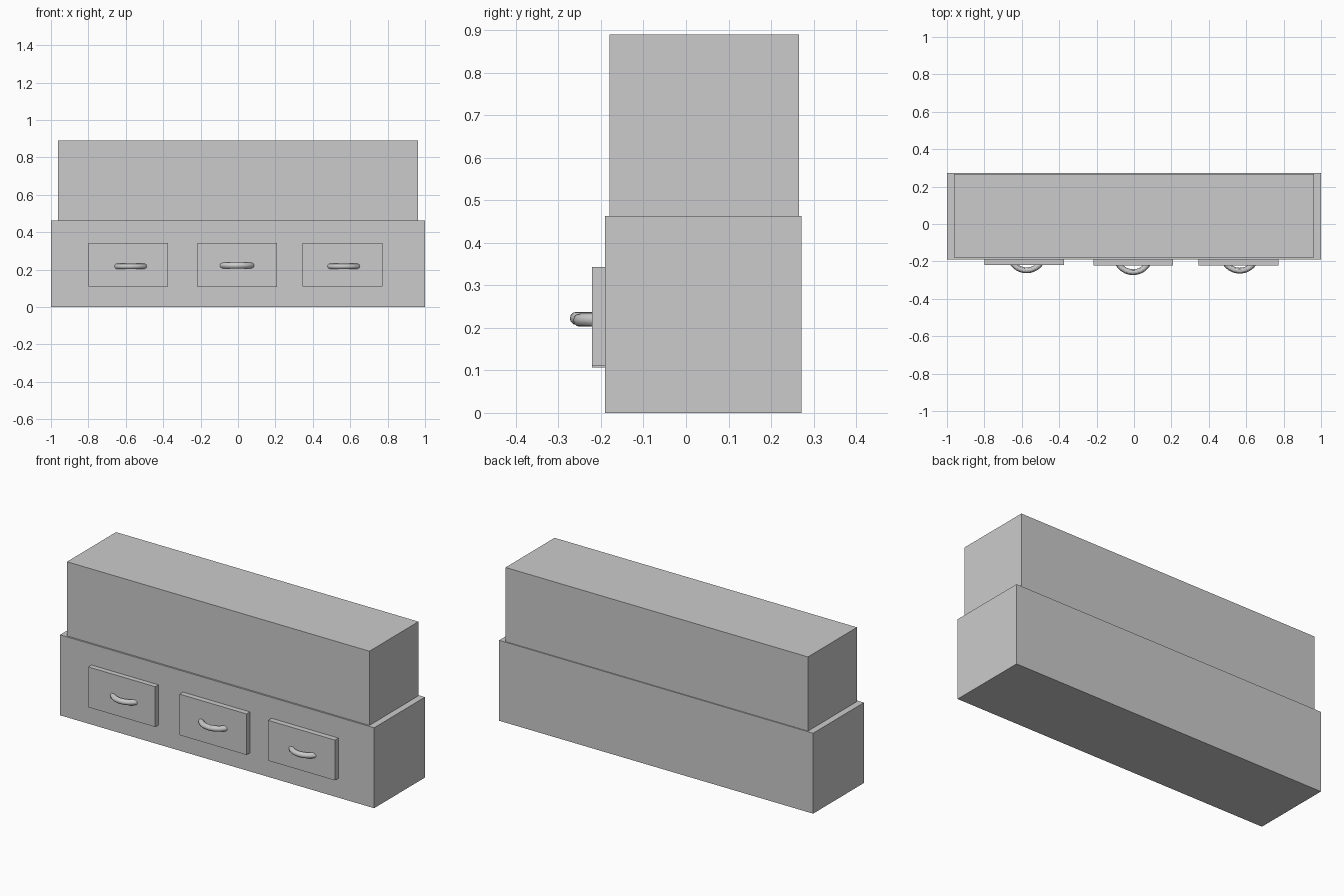
import bpy, math

if "Cube" in bpy.data.objects:
    bpy.data.objects.remove(bpy.data.objects["Cube"])


def box(name, x0, x1, y0, y1, z0, z1):
    bpy.ops.mesh.primitive_cube_add(
        size=1, location=((x0 + x1) / 2, (y0 + y1) / 2, (z0 + z1) / 2))
    ob = bpy.context.object
    ob.name = name
    ob.scale = (x1 - x0, y1 - y0, z1 - z0)
    bpy.ops.object.transform_apply(location=False, rotation=False, scale=True)
    return ob


def handle(name, cx, cz, front, radius=0.092, tube=0.0155, half_angle=72):
    """Round bar bent to an arc whose ends sink into the drawer front."""
    curve = bpy.data.curves.new(name, 'CURVE')
    curve.dimensions = '3D'
    curve.bevel_depth = tube
    curve.bevel_resolution = 4
    curve.use_fill_caps = True
    n = 24
    spline = curve.splines.new('POLY')
    spline.points.add(n)
    cy = front + tube + radius
    for i, p in enumerate(spline.points):
        a = math.radians(half_angle) * (2 * i / n - 1)
        p.co = (cx + radius * math.sin(a), cy - radius * math.cos(a), cz, 1)
    ob = bpy.data.objects.new(name, curve)
    bpy.context.collection.objects.link(ob)
    bpy.ops.object.select_all(action='DESELECT')
    ob.select_set(True)
    bpy.context.view_layer.objects.active = ob
    bpy.ops.object.convert(target='MESH')
    bpy.ops.object.shade_smooth_by_angle()


# Cabinet base and the slightly inset box on top
box("cabinet_base", -1.0, 1.0, -0.19, 0.272, 0.0, 0.463)
box("upper_box", -0.963, 0.963, -0.18, 0.266, 0.463, 0.89)

# Three drawer fronts, each with a bent handle
# side, centre x, bottom z, front y, handle z, handle front y
for side, cx, z0, y0, hz, hy in (
        ("left", -0.587, 0.111, -0.219, 0.218, -0.263),
        ("middle", -0.004, 0.107, -0.221, 0.222, -0.273),
        ("right", 0.559, 0.111, -0.221, 0.218, -0.265)):
    box(side + "_drawer", cx - 0.213, cx + 0.213, y0, -0.185, z0, 0.343)
    hx = {"left": -0.574, "middle": -0.005, "right": 0.565}[side]
    handle(side + "_handle", hx, hz, hy)
